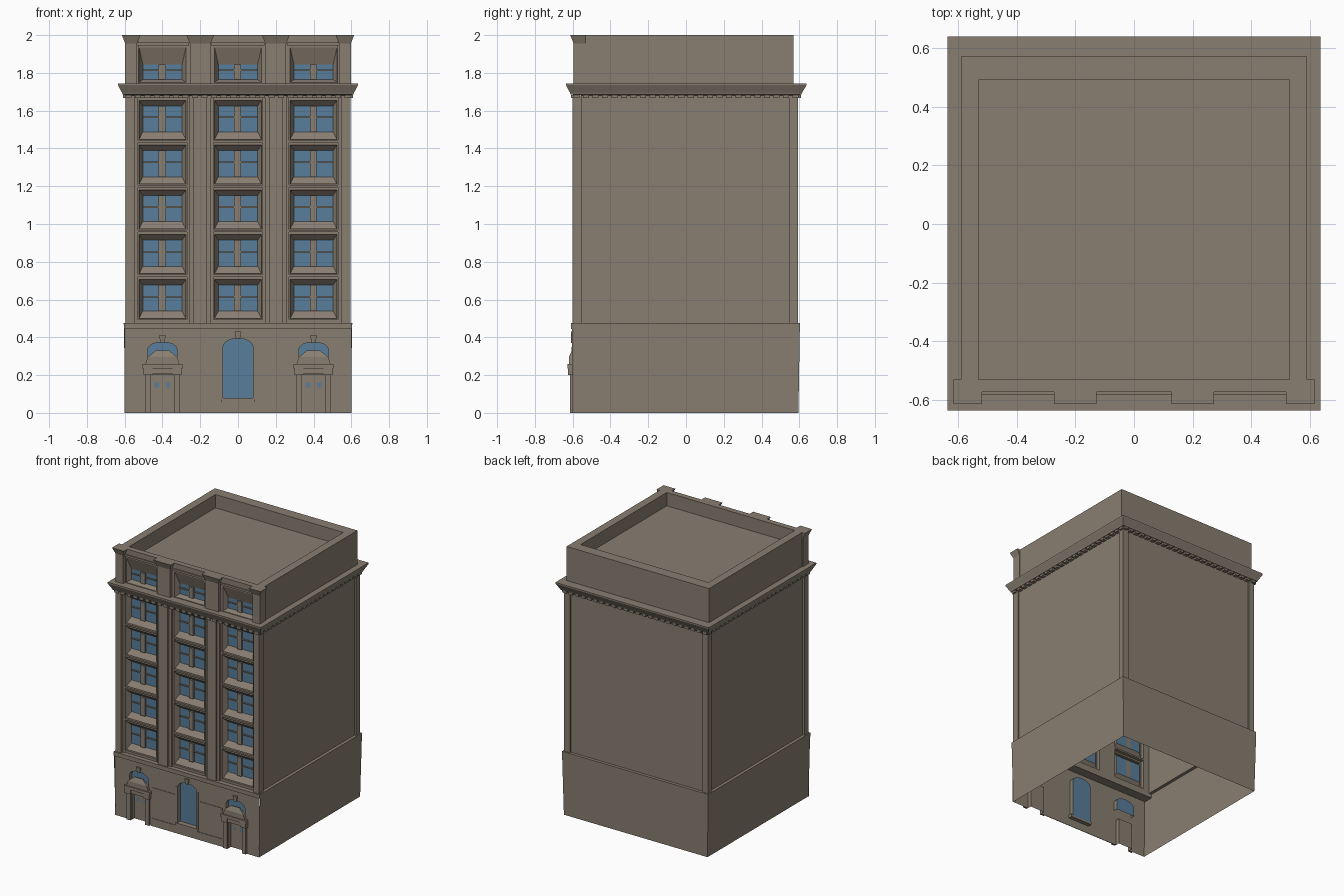
import bpy
import math

old = bpy.data.objects.get("Cube")
if old:
    bpy.data.objects.remove(old, do_unlink=True)


def material(name, rgb):
    m = bpy.data.materials.new(name)
    m.use_nodes = True
    m.diffuse_color = (*rgb, 1)
    m.node_tree.nodes["Principled BSDF"].inputs["Base Color"].default_value = (*rgb, 1)
    return m


MATS = [material("brown stone", (0.25, 0.209, 0.165)),
        material("blue glass", (0.098, 0.205, 0.325))]
STONE, GLASS = 0, 1


def make(name, polys):
    """Build a flat-shaded object from (points, material) polygons."""
    verts, faces = [], []
    for pts, _ in polys:
        faces.append(range(len(verts), len(verts) + len(pts)))
        verts.extend(pts)
    me = bpy.data.meshes.new(name)
    me.from_pydata(verts, [], [list(f) for f in faces])
    for m in MATS:
        me.materials.append(m)
    for p, (_, mat) in zip(me.polygons, polys):
        p.material_index = mat
    ob = bpy.data.objects.new(name, me)
    bpy.context.collection.objects.link(ob)
    return ob


def bridge(a, b, skip=()):
    n = len(a)
    return [([a[i], a[(i + 1) % n], b[(i + 1) % n], b[i]], STONE)
            for i in range(n) if i not in skip]


def stack(levels, skip_front=(), cap=False):
    """Loft level rectangles (x0, x1, y0, y1, z) upward."""
    rings = [[(x0, y0, z), (x1, y0, z), (x1, y1, z), (x0, y1, z)]
             for x0, x1, y0, y1, z in levels]
    polys = []
    for i in range(len(rings) - 1):
        polys += bridge(rings[i], rings[i + 1], (0,) if i in skip_front else ())
    if cap:
        polys.append((rings[-1], STONE))
    return polys


def box(x0, x1, y0, y1, z0, z1):
    polys = stack([(x0, x1, y0, y1, z0), (x0, x1, y0, y1, z1)], cap=True)
    polys.append(([(x0, y0, z0), (x0, y1, z0), (x1, y1, z0), (x1, y0, z0)], STONE))
    return polys


def wall(x0, x1, z0, z1, y, mat=STONE):
    return [([(x0, y, z0), (x1, y, z0), (x1, y, z1), (x0, y, z1)], mat)]


def nest(cx, rings):
    """Loft front-facing rectangles (half width, z0, z1, y) inward."""
    loops = [[(cx - w, y, z0), (cx + w, y, z0), (cx + w, y, z1), (cx - w, y, z1)]
             for w, z0, z1, y in rings]
    polys = []
    for a, b in zip(loops, loops[1:]):
        polys += bridge(a, b)
    return polys


def opening(x0, x1, z0, z1, y, notch, depth, mat):
    """Front wall panel with a recessed opening rising from its bottom edge."""
    front = [(x, y, z) for x, z in notch]
    back = [(x, y + depth, z) for x, z in notch]
    polys = [([(x0, y, z0)] + front + [(x1, y, z0), (x1, y, z1), (x0, y, z1)], STONE)]
    for i in range(len(notch) - 1):
        polys.append(([front[i], back[i], back[i + 1], front[i + 1]], STONE))
    polys.append((back[::-1], mat))
    return polys


def arch(cx, w, z0, spring, top, n=8):
    pts = [(cx - w, z0)]
    for i in range(n + 1):
        a = math.pi * (1 - i / n)
        pts.append((cx + w * math.cos(a), spring + (top - spring) * math.sin(a)))
    return pts + [(cx + w, z0)]


def rect(w, y0, y1, z):
    return (-w, w, y0, y1, z)


BAYS = (-0.4, 0, 0.4)
BACK = -0.53          # depth of the glazing line
BASE, SHAFT, ATTIC, TOP = 0.475, 1.68, 1.745, 2.0

# Outer shells, open underneath
make("base_walls", stack([rect(0.595, -0.6, 0.595, 0), rect(0.605, -0.605, 0.603, BASE),
                          rect(0.582, BACK, 0.58, BASE)], skip_front=(0,)))
make("shaft_walls", stack([rect(0.582, BACK, 0.58, BASE),
                           rect(0.582, BACK, 0.58, SHAFT)], skip_front=(0,)))
make("main_cornice", stack([rect(0.58, BACK, 0.58, SHAFT), rect(0.61, -0.61, 0.61, SHAFT + 0.005),
                            rect(0.614, -0.614, 0.614, 1.695), rect(0.635, -0.635, 0.638, 1.735),
                            rect(0.635, -0.635, 0.638, ATTIC), rect(0.58, BACK, 0.56, ATTIC)]))
make("parapet_and_roof", stack([rect(0.59, -0.572, 0.57, ATTIC), rect(0.59, -0.572, 0.57, TOP),
                                rect(0.53, BACK, 0.49, TOP), rect(0.53, BACK, 0.49, 1.9)],
                               skip_front=(0,), cap=True))

# Dentils under the cornice on all four sides
dentils = []
COUNT = 24
for i in range(COUNT):
    c = -0.58 + 1.16 * i / (COUNT - 1)
    a, b = c - 0.016, c + 0.016
    for s in (-1, 1):
        lo, hi = sorted((s * 0.575, s * 0.608))
        dentils += box(a, b, lo, hi, 1.668, 1.684)
        dentils += box(lo, hi, a, b, 1.668, 1.684)
make("cornice_dentils", dentils)

# Corner pilasters and stepped front piers
pilasters = []
for s in (-1, 1):
    lo, hi = sorted((s * 0.548, s * 0.595))
    pilasters += box(lo, hi, -0.6, -0.55, BASE, SHAFT)
    pilasters += box(lo, hi, 0.545, 0.592, BASE, SHAFT)
make("corner_pilasters", pilasters)

piers = []
for s in (-1, 1):
    for inner, outer, front in ((0.13, 0.27, -0.572), (0.143, 0.257, -0.584),
                                (0.163, 0.237, -0.6), (0.53, 0.582, -0.58)):
        lo, hi = sorted((s * inner, s * outer))
        piers += box(lo, hi, front, BACK, BASE, SHAFT)
make("front_piers", piers)

# Attic piers with flared caps
attic_piers = []
for s in (-1, 1):
    for inner, outer in ((0.145, 0.255), (0.535, 0.597)):
        lo, hi = sorted((s * inner, s * outer))
        attic_piers += stack([(lo, hi, -0.595, BACK, ATTIC), (lo, hi, -0.595, BACK, 1.955),
                              (lo - 0.018, hi + 0.018, -0.613, BACK, TOP)], cap=True)
    lo, hi = sorted((s * 0.13, s * 0.27))
    attic_piers += wall(lo, hi, ATTIC, TOP, -0.572)
make("attic_piers", attic_piers)


def sashes(cx, z0, z1, y):
    """Pair of glazed windows with a mullion and meeting rails."""
    polys = box(cx - 0.02, cx + 0.016, y - 0.014, y, z0, z1)
    mid = (z0 + z1) / 2 + 0.008
    for a, b in ((-0.104, -0.02), (0.016, 0.104)):
        polys += wall(cx + a, cx + b, z0, z1, y, GLASS)
        polys += box(cx + a, cx + b, y - 0.008, y, mid - 0.004, mid + 0.004)
    return polys


# Window bays: five storeys plus the attic row
PITCH = 0.237
bays, sills = [], []
for cx in BAYS:
    for row in range(5):
        zc = 0.607 + PITCH * row
        h = PITCH / 2
        bays += nest(cx, [(0.13, zc - h, zc + h, -0.555), (0.124, zc - 0.107, zc + 0.1, -0.555),
                          (0.124, zc - 0.107, zc + 0.1, -0.572), (0.104, zc - 0.068, zc + 0.07, -0.54)])
        bays += sashes(cx, zc - 0.068, zc + 0.07, -0.54)
        sills += box(cx - 0.13, cx + 0.13, -0.578, BACK, zc - h - 0.006, zc - h + 0.006)
    sills += box(cx - 0.13, cx + 0.13, -0.575, BACK, BASE, 0.49)
    sills += box(cx - 0.13, cx + 0.13, -0.575, BACK, 1.668, SHAFT)
    bays += nest(cx, [(0.13, ATTIC, TOP, -0.572), (0.124, 1.75, 1.935, -0.572),
                      (0.104, 1.765, 1.845, -0.54)])
    bays += sashes(cx, 1.765, 1.845, -0.54)
    sills += box(cx - 0.14, cx + 0.14, -0.58, -0.57, 1.945, 1.96)
make("window_bays", bays)
make("spandrel_ledges", sills)

# Base front wall with the arched centre door and side entrances
Y = -0.6
front = wall(-0.1, 0.1, 0, 0.07, Y)
front += opening(-0.1, 0.1, 0.07, BASE, Y, arch(0, 0.08, 0.07, 0.35, 0.395, 6), 0.035, GLASS)
for s in (-1, 1):
    cx = s * 0.4
    for a, b in ((0.1, 0.3), (0.5, 0.6)):
        lo, hi = sorted((s * a, s * b))
        front += wall(lo, hi, 0, BASE, Y)
    door = [(cx - 0.06, 0), (cx - 0.06, 0.2), (cx + 0.06, 0.2), (cx + 0.06, 0)]
    front += opening(cx - 0.1, cx + 0.1, 0, 0.27, Y, door, 0.03, STONE)
    front += opening(cx - 0.1, cx + 0.1, 0.27, BASE, Y,
                     arch(cx, 0.078, 0.27, 0.335, 0.375), 0.03, GLASS)
make("base_front", front)

# Porches: posts, lintel, pediment and door lights
porch = []
for s in (-1, 1):
    cx = s * 0.4
    for side in (-0.077, 0.077):
        porch += box(cx + side - 0.016, cx + side + 0.016, -0.614, Y, 0, 0.2)
        porch += box(cx + side - 0.024, cx + side + 0.024, -0.625, Y, 0.2, 0.235)
    porch += box(cx - 0.095, cx + 0.095, -0.618, Y, 0.205, 0.235)
    porch += box(cx - 0.105, cx + 0.105, -0.628, Y, 0.235, 0.258)
    porch += stack([(cx - 0.09, cx + 0.09, -0.62, Y, 0.258), (cx - 0.078, cx + 0.078, -0.62, Y, 0.295),
                    (cx - 0.035, cx + 0.035, -0.605, Y, 0.33)], cap=True)
    for lx in (-0.03, 0.03):
        porch += wall(cx + lx - 0.011, cx + lx + 0.011, 0.135, 0.16, -0.573, GLASS)
make("side_porches", porch)

# Base mouldings: top course, plinth, string courses, door sill and keystones
trim = box(-0.604, 0.604, -0.609, BACK, 0.445, BASE)
trim += box(-0.3, 0.3, -0.604, Y, 0, 0.058)
trim += box(-0.09, 0.09, -0.61, -0.57, 0.058, 0.08)
for s in (-1, 1):
    lo, hi = sorted((s * 0.1, s * 0.29))
    trim += box(lo, hi, -0.604, Y, 0.268, 0.288)
    trim += box(s * 0.086 - 0.007, s * 0.086 + 0.007, -0.605, Y, 0.07, 0.35)
for cx, z in zip(BAYS, (0.37, 0.39, 0.37)):
    trim += stack([(cx - 0.01, cx + 0.01, -0.608, Y, z), (cx - 0.018, cx + 0.018, -0.61, Y, z + 0.04)], cap=True)
make("base_mouldings", trim)
